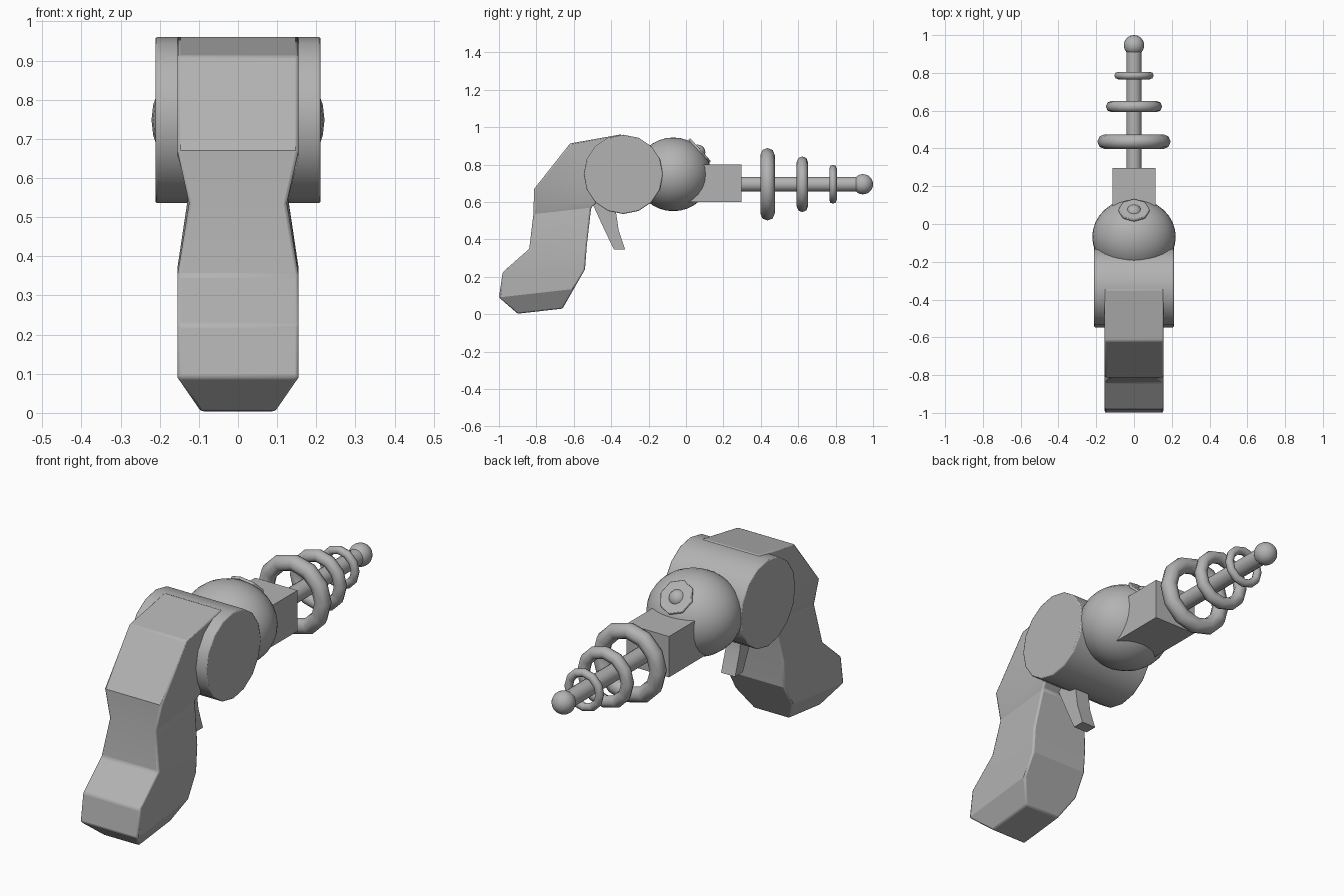
import bpy, bmesh, math
from mathutils import Matrix, Vector

cube = bpy.data.objects.get("Cube")
if cube:
    bpy.data.objects.remove(cube, do_unlink=True)

metal = bpy.data.materials.new("plain grey")
metal.use_nodes = True
GREY = (0.45, 0.45, 0.45, 1)
metal.diffuse_color = GREY
metal.node_tree.nodes["Principled BSDF"].inputs["Base Color"].default_value = GREY


def finish(obj, angle=35, bevel=0):
    """Bevel, shade and colour a part."""
    obj.data.materials.clear()
    obj.data.materials.append(metal)
    if bevel:
        mod = obj.modifiers.new("soft edges", "BEVEL")
        mod.width = bevel
        mod.segments = 2
        mod.limit_method = "ANGLE"
        mod.angle_limit = math.radians(40)
    bpy.ops.object.select_all(action="DESELECT")
    obj.select_set(True)
    bpy.context.view_layer.objects.active = obj
    bpy.ops.object.shade_smooth_by_angle(angle=math.radians(angle))
    return obj


def from_bmesh(name, bm, **style):
    bmesh.ops.recalc_face_normals(bm, faces=bm.faces)
    mesh = bpy.data.meshes.new(name)
    bm.to_mesh(mesh)
    bm.free()
    obj = bpy.data.objects.new(name, mesh)
    bpy.context.collection.objects.link(obj)
    return finish(obj, **style)


def loft(name, sections, **style):
    """Each section: back (y, z), front (y, z), half width."""
    bm = bmesh.new()
    rings = []
    for back, front, w in sections:
        corners = [(-w, *back), (w, *back), (w, *front), (-w, *front)]
        rings.append([bm.verts.new(c) for c in corners])
    for a, b in zip(rings, rings[1:]):
        for i in range(4):
            j = (i + 1) % 4
            bm.faces.new((a[i], a[j], b[j], b[i]))
    bm.faces.new(rings[0])
    bm.faces.new(rings[-1])
    return from_bmesh(name, bm, **style)


def cylinder(name, centre, axis, radius, length, sides, **style):
    bm = bmesh.new()
    turn = Vector((0, 0, 1)).rotation_difference(Vector(axis)).to_matrix().to_4x4()
    bmesh.ops.create_cone(bm, cap_ends=True, segments=sides, radius1=radius,
                          radius2=radius, depth=length,
                          matrix=Matrix.Translation(centre) @ turn)
    return from_bmesh(name, bm, **style)


def ball(name, centre, radii, u=32, v=16):
    bm = bmesh.new()
    bmesh.ops.create_uvsphere(bm, u_segments=u, v_segments=v, radius=1,
                              matrix=Matrix.Translation(centre) @ Matrix.Diagonal((*radii, 1)))
    return from_bmesh(name, bm, angle=60)


# Curved grip, pinched at the waist and tapered at the butt
W = 0.155
loft("grip", [
    ((-0.90, 0.003), (-0.66, 0.03), 0.095),
    ((-1.00, 0.09), (-0.60, 0.135), W),
    ((-0.98, 0.225), (-0.54, 0.24), W),
    ((-0.838, 0.35), (-0.53, 0.37), W),
    ((-0.816, 0.535), (-0.507, 0.57), 0.125),
    ((-0.812, 0.67), (-0.42, 0.65), W),
    ((-0.62, 0.913), (-0.38, 0.72), W),
    ((-0.345, 0.962), (-0.30, 0.75), W),
], angle=20, bevel=0.008)

# Trigger
loft("trigger", [
    ((-0.53, 0.65), (-0.36, 0.65), 0.038),
    ((-0.495, 0.58), (-0.375, 0.55), 0.038),
    ((-0.44, 0.46), (-0.36, 0.45), 0.038),
    ((-0.385, 0.345), (-0.325, 0.345), 0.038),
], angle=30)

# Body drum lying across, then the rounded chamber
cylinder("body_drum", (0, -0.335, 0.748), (1, 0, 0), 0.212, 0.422, 16, bevel=0.005)
ball("chamber", (0, -0.068, 0.748), (0.221, 0.203, 0.197))

# Sight plate with a button, set at a slant on the chamber
slant = Vector((0, 0.74, 0.67))
spot = Vector((0, -0.068, 0.748)) + slant * 0.19
sight = cylinder("sight_plate", spot, slant, 0.084, 0.014, 8, bevel=0.004)
ball("sight_button", spot - slant * 0.015, (0.042, 0.042, 0.042), 16, 10)

# Square barrel block
loft("barrel_block", [
    ((-0.02, 0.6), (-0.02, 0.8), 0.115),
    ((0.296, 0.6), (0.296, 0.8), 0.115),
])

# Barrel rod with a ball tip
AXIS_Z = 0.695
cylinder("barrel_rod", (0, 0.6, AXIS_Z), (0, 1, 0), 0.04, 0.68, 16)
ball("barrel_tip", (0, 0.946, AXIS_Z), (0.054, 0.054, 0.054), 24, 12)

# Three shrinking rings
for name, y, outer, tube in (("large", 0.436, 0.194, 0.039),
                             ("middle", 0.622, 0.149, 0.030),
                             ("small", 0.786, 0.104, 0.020)):
    bpy.ops.mesh.primitive_torus_add(location=(0, y, AXIS_Z), rotation=(math.pi / 2, 0, 0),
                                     major_segments=12, minor_segments=8,
                                     major_radius=outer - tube, minor_radius=tube)
    ring = bpy.context.object
    ring.name = name + "_barrel_ring"
    finish(ring, angle=60)
